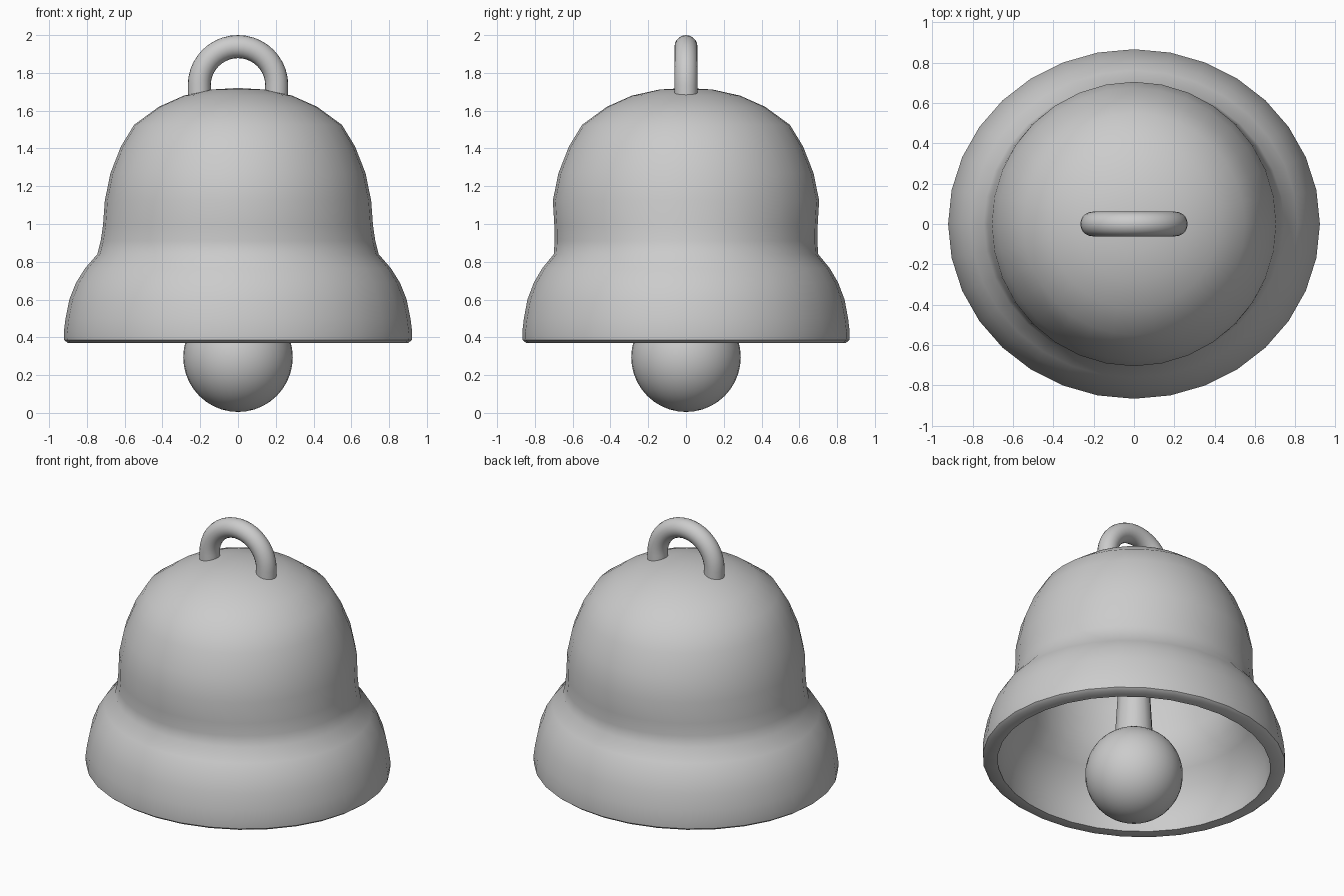
import bpy, bmesh
from math import sin, cos, pi, radians
from mathutils import Matrix

if "Cube" in bpy.data.objects:
    bpy.data.objects.remove(bpy.data.objects["Cube"])

SIDES = 32


def finish(name, bm, angle=40):
    bmesh.ops.recalc_face_normals(bm, faces=bm.faces)
    mesh = bpy.data.meshes.new(name)
    bm.to_mesh(mesh)
    bm.free()
    ob = bpy.data.objects.new(name, mesh)
    bpy.context.collection.objects.link(ob)
    bpy.ops.object.select_all(action='DESELECT')
    ob.select_set(True)
    bpy.context.view_layer.objects.active = ob
    bpy.ops.object.shade_smooth_by_angle(angle=radians(angle))
    return ob


def skin(bm, rings):
    for a, b in zip(rings, rings[1:]):
        n = len(a)
        for i in range(n):
            j = (i + 1) % n
            bm.faces.new((a[i], a[j], b[j], b[i]))


# Bell body: outer wall from crown to rim, then inner wall back up
outer = [(0.14, 1.712), (0.285, 1.68), (0.42, 1.62), (0.55, 1.525), (0.62, 1.41),
         (0.675, 1.27), (0.705, 1.124), (0.715, 0.99), (0.727, 0.91), (0.745, 0.84),
         (0.81, 0.765), (0.857, 0.69), (0.893, 0.6), (0.913, 0.5), (0.922, 0.43),
         (0.92, 0.385), (0.90, 0.37)]
inner = [(0.83, 0.37), (0.835, 0.43), (0.825, 0.52), (0.79, 0.63), (0.73, 0.72),
         (0.67, 0.81), (0.645, 0.95), (0.635, 1.11), (0.605, 1.25), (0.55, 1.38),
         (0.48, 1.475), (0.36, 1.56), (0.2, 1.62)]
bm = bmesh.new()
rings = []
for r, z in outer + inner:
    # the skirt is slightly narrower front to back than the round dome
    t = min(max((1.1 - z) / 0.26, 0), 1)
    sy = 1 - 0.06 * t
    rings.append([bm.verts.new((r * cos(2 * pi * i / SIDES),
                                sy * r * sin(2 * pi * i / SIDES), z))
                  for i in range(SIDES)])
skin(bm, rings)
for ring, z in ((rings[0], 1.72), (rings[-1], 1.643)):
    tip = bm.verts.new((0, 0, z))
    for i in range(SIDES):
        bm.faces.new((ring[i], ring[(i + 1) % SIDES], tip))
finish("bell_body", bm)

# Hanging loop: half ring with short straight legs
R, T, ZC = 0.205, 0.061, 1.734
path = [(R, 1.66, 0.0)]
path += [(R * cos(pi * i / 20), ZC + R * sin(pi * i / 20), pi * i / 20) for i in range(21)]
path += [(-R, 1.66, pi)]
bm = bmesh.new()
rings = []
for x, z, a in path:
    ring = []
    for k in range(20):
        u = 2 * pi * k / 20
        ring.append(bm.verts.new((x + T * cos(u) * cos(a), T * sin(u),
                                  z + T * cos(u) * sin(a))))
    rings.append(ring)
skin(bm, rings)
bm.faces.new(rings[0])
bm.faces.new(rings[-1])
finish("hanging_loop", bm)

# Clapper ball
bm = bmesh.new()
bmesh.ops.create_uvsphere(bm, u_segments=SIDES, v_segments=20, radius=0.29,
                          matrix=Matrix.Translation((0, 0, 0.295)))
finish("clapper_ball", bm)

# Clapper stem, tapering up to the inside of the crown
bm = bmesh.new()
bmesh.ops.create_cone(bm, cap_ends=True, segments=12, radius1=0.117, radius2=0.05,
                      depth=1.15, matrix=Matrix.Translation((0, 0, 1.085)))
finish("clapper_stem", bm)
